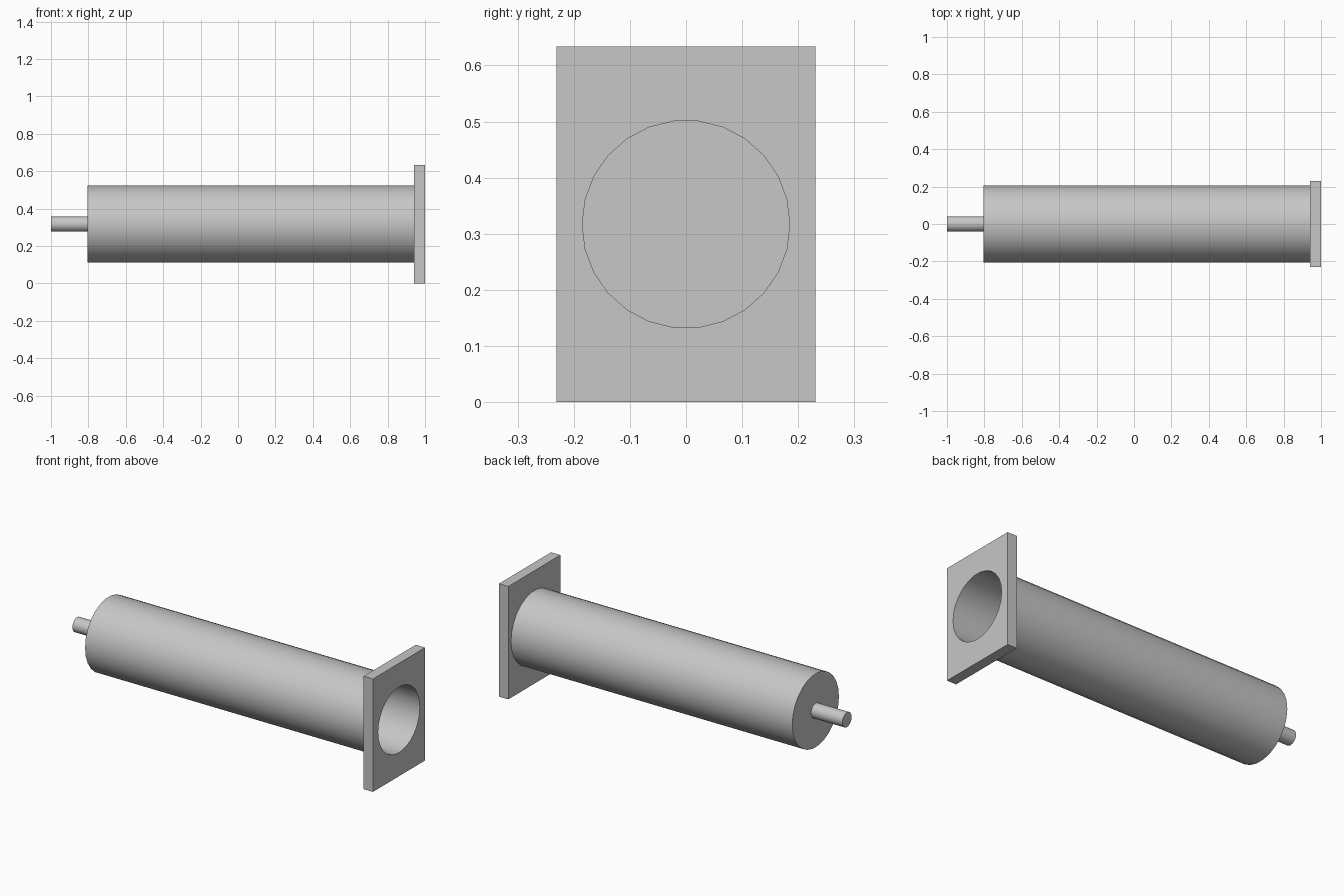
import bpy, bmesh, math
from mathutils import Matrix, Vector

cube = bpy.data.objects.get("Cube")
if cube:
    bpy.data.objects.remove(cube, do_unlink=True)

SIDES = 26
AXIS_Z = 0.317
BORE = 0.185
PLATE_X, PLATE_T = 0.942, 0.058

# One grey metal for everything
grey = bpy.data.materials.new("grey_metal")
grey.use_nodes = True
colour = (0.57, 0.57, 0.57, 1)
grey.diffuse_color = colour
grey.node_tree.nodes["Principled BSDF"].inputs["Base Color"].default_value = colour


def finish(name, bm, smooth=False):
    bmesh.ops.recalc_face_normals(bm, faces=bm.faces)
    mesh = bpy.data.meshes.new(name)
    bm.to_mesh(mesh)
    bm.free()
    mesh.materials.append(grey)
    obj = bpy.data.objects.new(name, mesh)
    obj.location.z = AXIS_Z
    bpy.context.collection.objects.link(obj)
    if smooth:
        bpy.ops.object.select_all(action="DESELECT")
        obj.select_set(True)
        bpy.context.view_layer.objects.active = obj
        bpy.ops.object.shade_smooth_by_angle(angle=math.radians(30))
    return obj


def lathe(name, profile):
    """Spin (x, radius) points around the x axis."""
    bm = bmesh.new()
    verts = [bm.verts.new((x, r, 0)) for x, r in profile]
    edges = [bm.edges.new(pair) for pair in zip(verts, verts[1:])]
    bmesh.ops.spin(bm, geom=verts + edges, cent=(0, 0, 0), axis=(1, 0, 0),
                   angle=math.tau, steps=SIDES, use_duplicate=False)
    bmesh.ops.remove_doubles(bm, verts=bm.verts, dist=0.0005)
    return finish(name, bm, smooth=True)


def add_loop(bm, points):
    verts = [bm.verts.new(p) for p in points]
    return [bm.edges.new((v, verts[i - 1])) for i, v in enumerate(verts)]


# Hollow housing with a closed left end
lathe("tube_housing", [(-0.805, 0), (-0.805, 0.207), (PLATE_X, 0.207),
                       (PLATE_X, BORE), (-0.78, BORE), (-0.78, 0)])

# Thin rod on the closed end
lathe("end_rod", [(-1, 0), (-1, 0.041), (-0.805, 0.041), (-0.805, 0)])

# Rectangular flange with a round opening
bm = bmesh.new()
half_y = 0.231
corners = [(-1, -1), (1, -1), (1, 1), (-1, 1)]
outline = add_loop(bm, [(PLATE_X, y * half_y, z * AXIS_Z) for y, z in corners])
spoke = Vector((PLATE_X, BORE, 0))
hole = add_loop(bm, [Matrix.Rotation(math.tau * i / SIDES, 3, "X") @ spoke
                     for i in range(SIDES)])
bmesh.ops.triangle_fill(bm, edges=outline + hole, use_beauty=True,
                        normal=(1, 0, 0))
front = bmesh.ops.extrude_face_region(bm, geom=bm.faces[:], use_keep_orig=True)
bmesh.ops.translate(bm, vec=(PLATE_T, 0, 0),
                    verts=[g for g in front["geom"]
                           if isinstance(g, bmesh.types.BMVert)])
finish("mounting_flange", bm, smooth=True)
